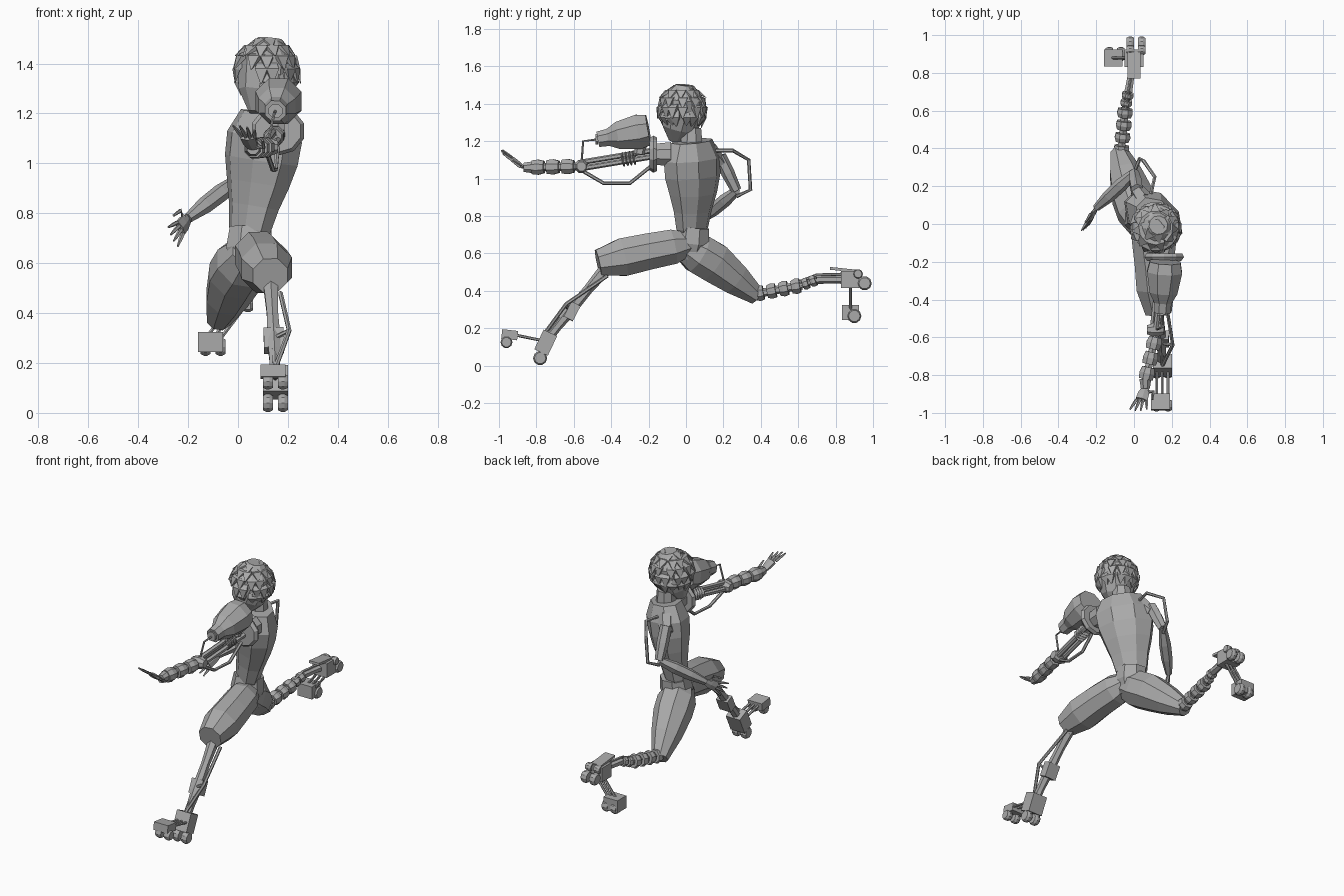
import bpy, bmesh, math, random
from mathutils import Vector

random.seed(4)
if "Cube" in bpy.data.objects:
    bpy.data.objects.remove(bpy.data.objects["Cube"])

colour = (.4, .4, .4, 1)
grey = bpy.data.materials.new("plain grey")
grey.use_nodes = True
grey.diffuse_color = colour
grey.node_tree.nodes["Principled BSDF"].inputs["Base Color"].default_value = colour


def at(x, y, z):
    return Vector((x, y, z))


# Directions: the chest and face are turned towards the model's right
LEFT, BACK, UP = at(1, 0, 0), at(0, 1, 0), at(0, 0, 1)
FACING = at(-1, -1, 0).normalized()
SHOULDERS = at(1, -1, 0).normalized()


def finish(name, bm):
    bmesh.ops.recalc_face_normals(bm, faces=bm.faces)
    mesh = bpy.data.meshes.new(name)
    bm.to_mesh(mesh)
    bm.free()
    mesh.materials.append(grey)
    obj = bpy.data.objects.new(name, mesh)
    bpy.context.collection.objects.link(obj)


def sample(values, t):
    """Value at t along evenly spaced values."""
    pos = t * (len(values) - 1)
    i = min(int(pos), max(len(values) - 2, 0))
    j = min(i + 1, len(values) - 1)
    return values[i] + (values[j] - values[i]) * (pos - i)


def add_loft(bm, points, radii, sides=6, axis=LEFT, flat=1):
    """Skin rings along a path; flat scales the radius across the axis."""
    count = max(len(points), len(radii))
    path = [sample(points, i / (count - 1)) for i in range(count)]
    rings = []
    for i, p in enumerate(path):
        along = (path[min(i + 1, count - 1)] - path[max(i - 1, 0)]).normalized()
        u = (axis - along * axis.dot(along)).normalized()
        w = along.cross(u) * flat
        r = sample(radii, i / (count - 1))
        angles = [math.tau * (k + .5) / sides for k in range(sides)]
        rings.append([bm.verts.new(p + (u * math.cos(a) + w * math.sin(a)) * r) for a in angles])
    for low, high in zip(rings, rings[1:]):
        for k in range(sides):
            n = (k + 1) % sides
            bm.faces.new((low[k], low[n], high[n], high[k]))
    bm.faces.new(rings[0])
    bm.faces.new(rings[-1])


def loft(name, points, radii, sides=6, axis=LEFT, flat=1):
    bm = bmesh.new()
    add_loft(bm, points, radii, sides, axis, flat)
    finish(name, bm)


def pipe(name, radius, *points):
    loft(name, points, [radius])


def box(name, start, end, width, height):
    loft(name, [start, end], [width * math.sqrt(.5)], 4, LEFT, height / width)


def drums(name, start, end, count, radius, gap=.3):
    """A row of separate drums on a thin core."""
    pipe(name + "_core", radius / 2, start, end)
    bm = bmesh.new()
    for i in range(count):
        ends = [start.lerp(end, (i + t) / count) for t in (gap / 2, 1 - gap / 2)]
        add_loft(bm, ends, [radius * s for s in (.8, 1, .9)], 8)
    finish(name, bm)


def wheels(name, centre, radius):
    """Two bevelled wheels side by side."""
    bm = bmesh.new()
    for side in (-1, 1):
        hub = centre + LEFT * side * .03
        ends = [hub - LEFT * .02, hub + LEFT * .02]
        add_loft(bm, ends, [radius * s for s in (.8, 1, 1, .8)], 10, UP)
    finish(name, bm)


def foot_rods(name, start, end):
    for i in (-1, 0, 1):
        shift = LEFT * i * .03
        pipe(f"{name}_{i + 2}", .008, start + shift, end + shift)


def hand(name, wrist, tip, across):
    across = across.normalized()
    knuckles = wrist.lerp(tip, .5)
    loft(name + "_palm", [wrist, knuckles], [.022, .034, .036], 6, across, .4)
    bm = bmesh.new()
    for i in range(4):
        s = i - 1.5
        end = tip + across * s * .03 - (tip - knuckles) * abs(s) * .1
        add_loft(bm, [knuckles + across * s * .018, end], [.009, .008, .004], 5, across)
    base = wrist.lerp(knuckles, .3) + across * .02
    add_loft(bm, [base, base + across * .03, knuckles + across * .06], [.011, .009, .005], 5, across)
    finish(name + "_fingers", bm)


# Torso, pelvis and neck
collar = at(.12, .03, 1.2)
loft("torso", [at(.03, .03, .64), at(.08, .04, .92), collar],
     [.05, .1, .12, .15, .175, .18, .13], 8, SHOULDERS, .7)
loft("pelvis", [at(.04, .02, .57), at(.05, .04, .74)], [.07, .1, .09], 8, SHOULDERS)
loft("neck", [collar - UP * .04, collar + UP * .07], [.065, .055], 8, SHOULDERS)

# Head, from the chin up to the crown
head = at(.115, -.02, 1.37)
loft("head", [head - UP * .17 + FACING * .05, head - UP * .02, head + UP * .13 - FACING * .02],
     [.04, .1, .118, .12, .05], 10, SHOULDERS)
for name, side in (("left_ear", 1), ("right_ear", -1)):
    ear = head + SHOULDERS * side * .115 - UP * .03
    loft(name, [ear - UP * .03, ear + UP * .03], [.01, .025, .02], 6, FACING, .5)

# Hair: pointed locks in rows around the skull, leaving the face open
bm = bmesh.new()
for row in range(5):
    tilt = 1.25 - row * .4
    spread = math.pi - max(row - 1, 0) * .3
    count = 7 if row == 0 else 12
    for i in range(count):
        turn = (i / (count - 1) * 2 - 1) * spread + random.uniform(-.1, .1)
        out = SHOULDERS * math.sin(turn) - FACING * math.cos(turn)
        reach = random.uniform(.128, .145)
        path = [head + (out * math.cos(a) + UP * math.sin(a)) * r for a, r in
                ((tilt + .2, .108), (tilt, .126), (tilt - .4, reach))]
        add_loft(bm, path, [.03, .036, .004], 4, UP.cross(out), .4)
finish("hair_locks", bm)

# Shorts
loft("left_shorts", [at(.06, .06, .66), at(.1, -.2, .61), at(.13, -.47, .55)],
     [.05, .1, .105, .11, .075], 8)
loft("right_shorts", [at(.05, -.02, .65), at(-.01, .15, .55), at(-.08, .38, .37)],
     [.08, .115, .115, .09, .05], 8)

# Left lower leg: shank, clamp, piston and bent side link
knee, shin, heel = at(.13, -.42, .53), at(.145, -.63, .28), at(.15, -.75, .13)
loft("left_shank", [knee, shin, heel], [.035, .026, .03, .024, .026])
box("left_shank_clamp", knee.lerp(shin, .8), shin - UP * .03, .08, .055)
pipe("left_shank_piston", .011, knee - UP * .04, shin + UP * .02, heel + UP * .04)
bend = at(.205, -.64, .33)
pipe("left_side_link", .01, knee + LEFT * .04 - UP * .05, bend, heel + UP * .05)
pipe("left_link_brace", .009, bend, shin + UP * .02)

# Left skate
toe = at(.15, -.96, .125)
box("left_heel_block", heel + at(0, .025, .045), heel - at(0, .025, .06), .1, .08)
wheels("left_heel_wheels", at(.15, -.78, .04), .038)
box("left_toe_block", toe + at(-.01, .06, .035), toe + at(-.01, -.025, .045), .1, .05)
wheels("left_toe_wheels", toe, .032)
foot_rods("left_foot_rod", heel, toe + at(0, .04, .04))

# Right lower leg: drums, ankle and side link
knee, shin, heel = at(-.07, .36, .38), at(-.045, .62, .43), at(0, .88, .46)
calf = shin + at(.015, .08, .03)
drums("right_shank", knee, shin, 4, .045)
drums("right_calf", shin, calf, 2, .034)
loft("right_ankle", [calf, heel], [.024, .02, .026])
pipe("right_side_link", .008, knee.lerp(shin, .5), calf + UP * .025, heel + UP * .03)

# Right skate, folded downwards
toe = at(-.11, .88, .285)
box("right_heel_block", heel - BACK * .05, heel + BACK * .045, .1, .09)
box("right_heel_plate", heel + at(0, -.11, .06), heel + at(0, .03, .045), .07, .015)
wheels("right_heel_wheels", heel + at(.01, .075, -.02), .038)
wheels("right_rear_wheels", heel + at(.01, .04, .03), .026)
box("right_toe_block", toe + UP * .04, toe - UP * .04, .1, .09)
wheels("right_toe_wheels", toe + at(.01, .02, -.02), .038)
foot_rods("right_foot_rod", heel - UP * .03, toe)

# Left shoulder: joint, disc and round housing with a muzzle
joint = at(.16, -.17, 1.13)
loft("shoulder_joint", [joint + BACK * .09, joint], [.07, .06], 8)
loft("shoulder_disc", [joint + BACK * .015, joint - BACK * .025], [.1, .11, .095], 10, LEFT, .9)
muzzle = at(.15, -.47, 1.21)
loft("housing", [at(.165, -.2, 1.26), muzzle], [.088, .1, .09, .08, .05, .045], 8)
loft("housing_muzzle", [muzzle, muzzle - BACK * .015], [.03], 8)
loft("housing_mount", [joint + at(0, -.06, .1), joint - BACK * .08], [.03])

# Left arm: parallel bars, coil, hoses and elbow
elbow = at(.115, -.56, 1.065)
for i in range(3):
    turn = math.tau * i / 3
    shift = (LEFT * math.sin(turn) + UP * math.cos(turn)) * .022
    pipe(f"arm_bar_{i + 1}", .015, joint + shift, elbow + shift)
drums("arm_coil", joint.lerp(elbow, .25), joint.lerp(elbow, .45), 4, .042, .55)
pipe("arm_hose", .01, joint - UP * .05, at(.15, -.3, .975), at(.14, -.44, .975), elbow - UP * .02)
pipe("housing_hose", .006, muzzle, at(.145, -.55, 1.2), elbow)
loft("left_elbow", [elbow - LEFT * .045, elbow + LEFT * .045], [.026, .038, .038, .026], 8, UP)

# Left forearm and hand
wrist = at(.06, -.87, 1.06)
drums("left_forearm", elbow - BACK * .03, wrist + BACK * .04, 3, .044, .2)
loft("left_wrist", [wrist + BACK * .05, wrist], [.034, .026], 8)
hand("left_hand", wrist, at(.02, -.99, 1.15), at(1, 0, -.2))

# Right arm with its outer brace
shoulder, elbow, wrist = at(.015, .18, 1.12), at(0, .27, .935), at(-.2, .085, .78)
loft("right_shoulder", [shoulder.lerp(collar, .4), shoulder - UP * .04], [.05, .04])
loft("right_upper_arm", [shoulder, elbow], [.035, .036, .028])
loft("right_forearm", [elbow, wrist], [.024, .036, .034, .02], 6, UP)
hand("right_hand", wrist, at(-.265, -.03, .7), at(-.4, -.3, .8))
pipe("right_arm_brace", .01, at(.09, .16, 1.15), at(.11, .25, 1.15), at(.05, .335, 1.1),
     at(.03, .345, .94), elbow - UP * .03)
